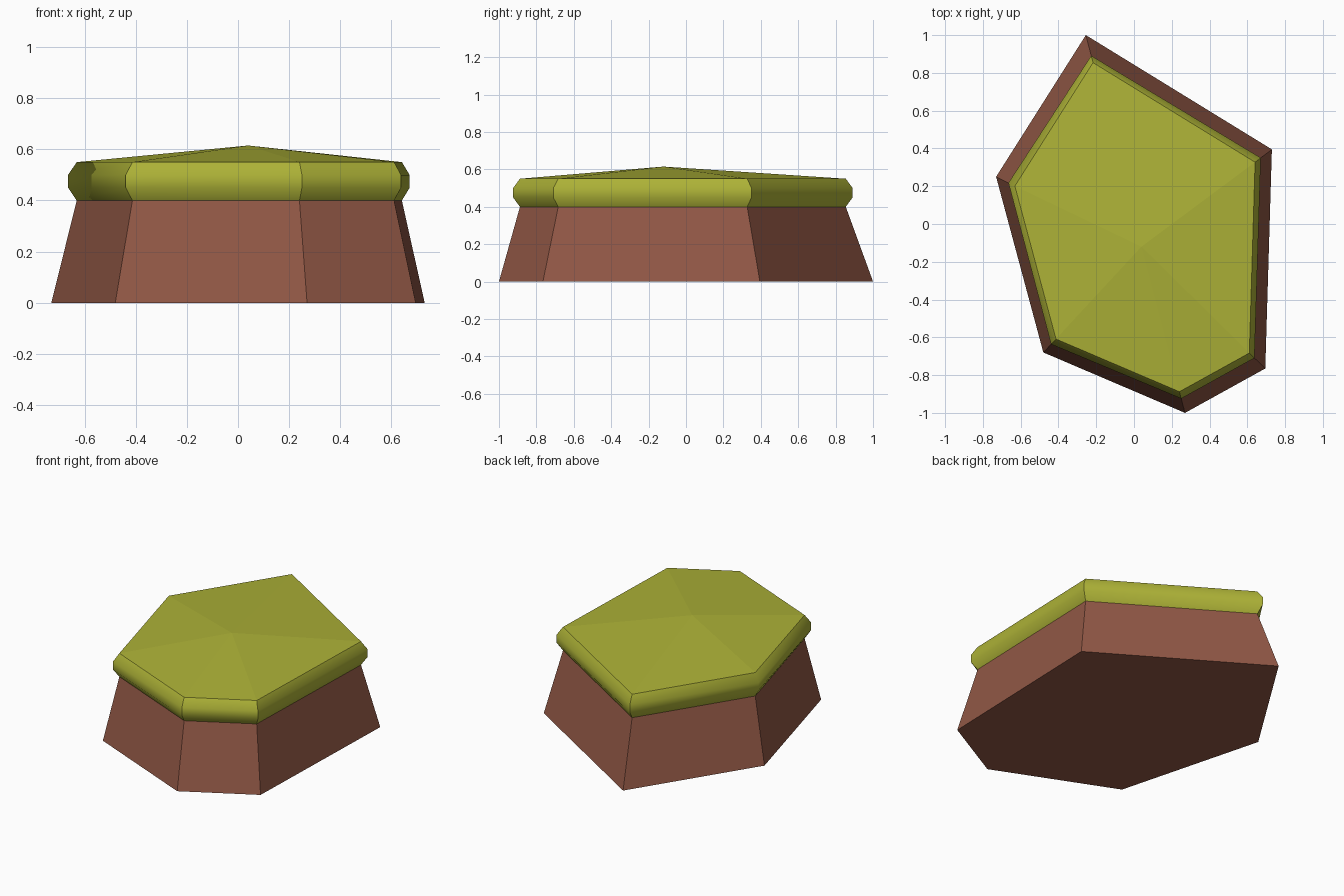
import bpy, math

if "Cube" in bpy.data.objects:
    bpy.data.objects.remove(bpy.data.objects["Cube"])

# Irregular six-sided outline and the point it tapers towards
OUTLINE = [(-0.73, 0.25), (-0.48, -0.68), (0.27, -1.0),
           (0.695, -0.765), (0.73, 0.395), (-0.255, 1.0)]
CX, CY = 0.04, -0.13
TAPER = 0.871


def material(name, rgb):
    m = bpy.data.materials.new(name)
    m.diffuse_color = (*rgb, 1.0)
    m.use_nodes = True
    m.node_tree.nodes["Principled BSDF"].inputs["Base Color"].default_value = m.diffuse_color
    return m


def ring(scale, out, z):
    """Outline scaled about the centre, then pushed outwards by a fixed distance."""
    pts = []
    for x, y in OUTLINE:
        dx, dy = x - CX, y - CY
        k = scale + out / math.hypot(dx, dy)
        pts.append((CX + dx * k, CY + dy * k, z))
    return pts


def loft(name, rings, mat, apex=None, cap_bottom=False, cap_top=False):
    """Join stacked rings with quads, optionally closed by caps or a point."""
    n = len(OUTLINE)
    verts = [p for r in rings for p in r]
    faces = []
    for k in range(len(rings) - 1):
        for i in range(n):
            j = (i + 1) % n
            faces.append((k * n + i, k * n + j, (k + 1) * n + j, (k + 1) * n + i))
    last = (len(rings) - 1) * n
    if cap_bottom:
        faces.append(tuple(reversed(range(n))))
    if cap_top:
        faces.append(tuple(range(last, last + n)))
    if apex:
        verts.append(apex)
        faces += [(last + i, last + (i + 1) % n, len(verts) - 1) for i in range(n)]
    mesh = bpy.data.meshes.new(name)
    mesh.from_pydata(verts, [], faces)
    mesh.materials.append(mat)
    ob = bpy.data.objects.new(name, mesh)
    bpy.context.collection.objects.link(ob)
    return ob


brown = material("earth brown", (0.288, 0.098, 0.061))
olive = material("olive green", (0.418, 0.445, 0.038))

# Tapered pedestal
loft("base", [ring(1, 0, 0), ring(TAPER, 0, 0.4)], brown, cap_bottom=True, cap_top=True)

# Rounded rim: bulges outwards between base and top
rim = loft("rim", [ring(TAPER, 0.0, 0.4), ring(TAPER, 0.038, 0.45),
                   ring(TAPER, 0.038, 0.5), ring(TAPER, 0.0, 0.55)], olive)
bpy.context.view_layer.objects.active = rim
rim.select_set(True)
bpy.ops.object.shade_smooth_by_angle(angle=math.radians(42))

# Shallow pointed top
loft("top", [ring(TAPER, 0, 0.55)], olive, apex=(CX, CY + 0.01, 0.615))
